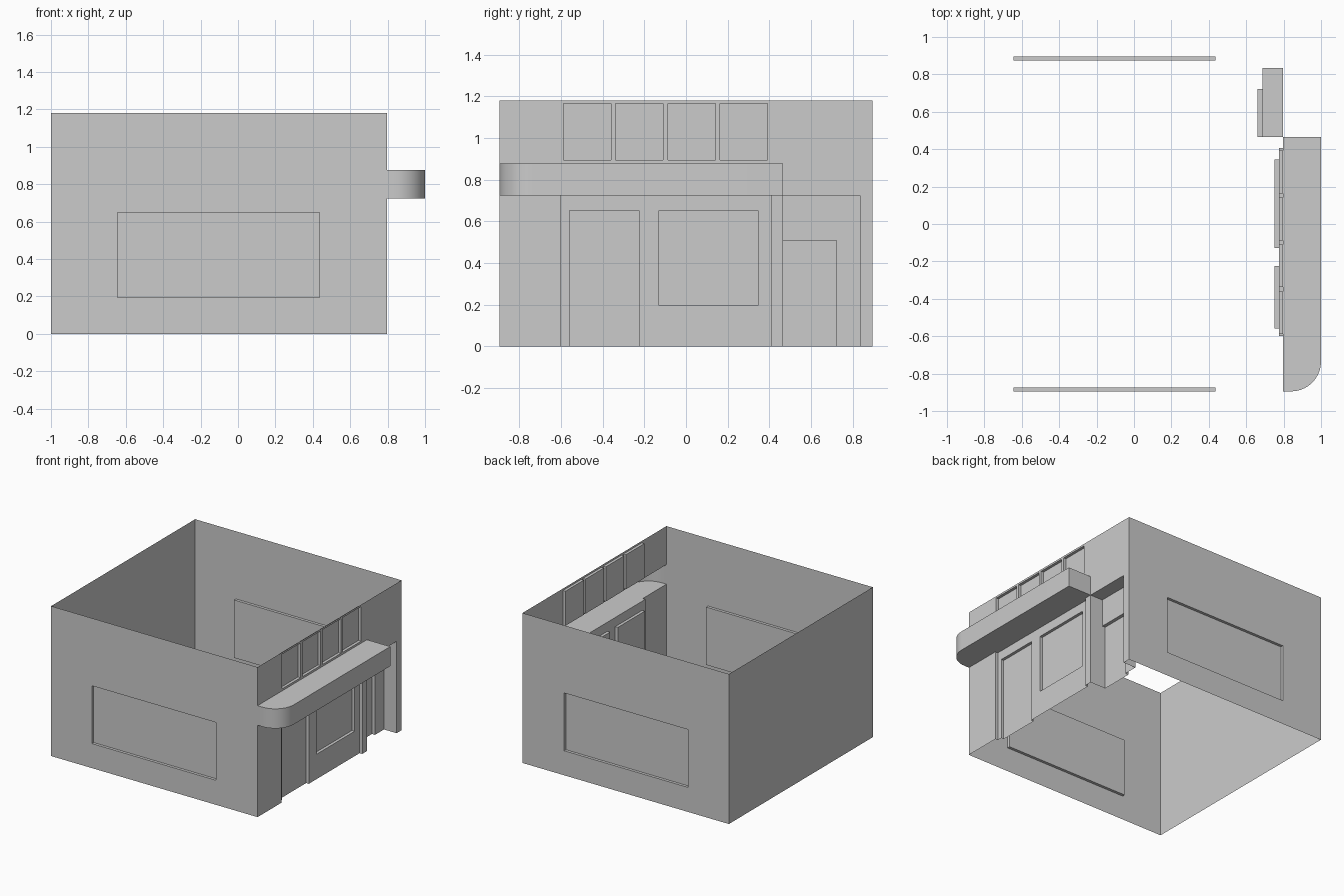
import bpy, bmesh, math

if "Cube" in bpy.data.objects:
    bpy.data.objects.remove(bpy.data.objects["Cube"])

X0, X1, Y, H = -1.0, 0.797, 0.895, 1.18     # wall planes and height
C0, C1, CEND = 0.723, 0.877, 0.465          # canopy bottom, top, far end


def make_object(name, bm):
    mesh = bpy.data.meshes.new(name)
    bm.to_mesh(mesh)
    bm.free()
    obj = bpy.data.objects.new(name, mesh)
    bpy.context.collection.objects.link(obj)
    return obj


def panel(bm, place, rect, d, recesses):
    """Flat sheet at depth d; each recess is (rect, depth or None for open, children)."""
    u0, u1, v0, v1 = rect

    def quad(*pts):
        bm.faces.new([bm.verts.new(place(*p)) for p in pts])

    us = sorted({u0, u1, *(u for r in recesses for u in r[0][:2])})
    vs = sorted({v0, v1, *(v for r in recesses for v in r[0][2:])})
    for a, b in zip(us, us[1:]):
        for c, e in zip(vs, vs[1:]):
            mu, mv = (a + b) / 2, (c + e) / 2
            if not any(r[0] < mu < r[1] and r[2] < mv < r[3] for r, _, _ in recesses):
                quad((a, c, d), (b, c, d), (b, e, d), (a, e, d))
    for r, depth, children in recesses:
        if depth is None:
            continue
        ring = [(r[0], r[2]), (r[1], r[2]), (r[1], r[3]), (r[0], r[3])]
        for i in range(4):
            p, q = ring[i], ring[(i + 1) % 4]
            if p[1] == 0 and q[1] == 0:      # open at the ground
                continue
            quad((*p, d), (*q, d), (*q, depth), (*p, depth))
        panel(bm, place, r, depth, children)


def wall(name, place, rect, recesses=()):
    bm = bmesh.new()
    panel(bm, place, rect, 0.0, recesses)
    bmesh.ops.remove_doubles(bm, verts=bm.verts, dist=1e-5)
    return make_object(name, bm)


# Front and back walls, each with one wide shallow window
wall("front_wall", lambda u, v, d: (u, -Y + d, v), (X0, X1, 0, H),
     [((-0.645, 0.435, 0.193, 0.648), 0.022, [])])
wall("back_wall", lambda u, v, d: (-u, Y - d, v), (-X1, -X0, 0, H),
     [((-0.435, 0.645, 0.193, 0.648), 0.022, [])])

# Plain left wall
wall("left_wall", lambda u, v, d: (X0 + d, -u, v), (-Y, Y, 0, H))

# Shopfront wall: upper windows, door and display window, side entrance
upper = [((-0.589 + i * 0.251, -0.361 + i * 0.251, 0.893, 1.165), 0.022, [])
         for i in range(4)]
shop = ((-0.599, 0.407, 0, C0), 0.023, [
    ((-0.56, -0.225, 0, 0.651), 0.046, []),
    ((-0.129, 0.345, 0.196, 0.651), 0.046, [])])
entrance = ((CEND, 0.834, 0, C0), 0.11, [
    ((CEND, 0.723, 0, 0.507), 0.137, [])])
canopy_gap = ((-Y, CEND, C0, C1), None, [])
wall("shopfront_wall", lambda u, v, d: (X1 - d, u, v), (-Y, Y, 0, H),
     upper + [shop, entrance, canopy_gap])

# Canopy with one rounded corner, open towards the building
R, N = 0.16, 10
outline = [(X1, -Y)]
for i in range(N + 1):
    a = -math.pi / 2 + i * math.pi / 2 / N
    outline.append((1 - R + R * math.cos(a), -Y + R + R * math.sin(a)))
outline += [(1, CEND), (X1, CEND)]
bm = bmesh.new()
low = [bm.verts.new((x, y, C0)) for x, y in outline]
top = [bm.verts.new((x, y, C1)) for x, y in outline]
bm.faces.new(top)
bm.faces.new(low[::-1])
for i in range(len(outline) - 1):
    bm.faces.new((low[i], low[i + 1], top[i + 1], top[i]))
canopy = make_object("canopy", bm)
bpy.context.view_layer.objects.active = canopy
canopy.select_set(True)
bpy.ops.object.shade_smooth_by_angle(angle=math.radians(30))
